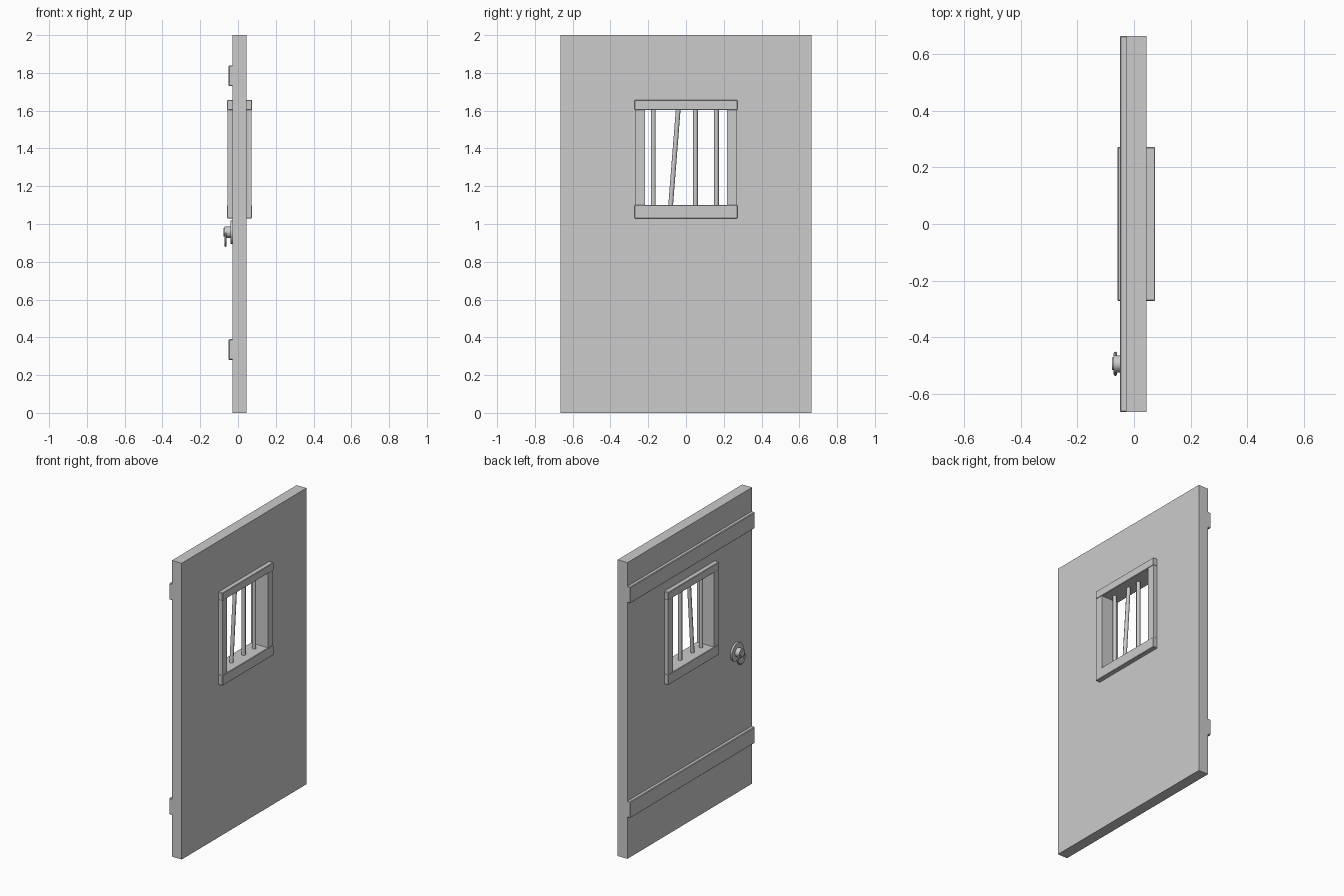
import bpy, math
from mathutils import Vector

if "Cube" in bpy.data.objects:
    bpy.data.objects.remove(bpy.data.objects["Cube"])


def box(name, x0, x1, y0, y1, z0, z1, bevel=0):
    bpy.ops.mesh.primitive_cube_add(size=1, location=((x0 + x1) / 2, (y0 + y1) / 2, (z0 + z1) / 2))
    ob = bpy.context.object
    ob.name = name
    ob.scale = (x1 - x0, y1 - y0, z1 - z0)
    bpy.ops.object.transform_apply(location=False, rotation=False, scale=True)
    if bevel:
        m = ob.modifiers.new("chamfer", 'BEVEL')
        m.width, m.segments = bevel, 1
    return ob


def rod(name, a, b, r, sides):
    a, b = Vector(a), Vector(b)
    bpy.ops.mesh.primitive_cylinder_add(vertices=sides, radius=r, depth=(b - a).length, location=(a + b) / 2)
    ob = bpy.context.object
    ob.name = name
    ob.rotation_euler = (b - a).to_track_quat('Z', 'Y').to_euler()
    bpy.ops.object.shade_smooth_by_angle(angle=math.radians(50))
    return ob


# Door slab with window opening
slab = box("door_slab", -0.028, 0.045, -0.665, 0.665, 0, 2)
cutter = box("window_cutter", -0.2, 0.2, -0.245, 0.245, 1.065, 1.63)
cut = slab.modifiers.new("window", 'BOOLEAN')
cut.object, cut.solver = cutter, 'EXACT'
cutter.hide_render = True
cutter.hide_set(True)

# Window frame running through the slab
box("frame_top_rail", -0.058, 0.075, -0.272, 0.272, 1.603, 1.656, 0.003)
box("frame_bottom_rail", -0.058, 0.075, -0.272, 0.272, 1.03, 1.10, 0.003)
for side, y0, y1 in (("left", -0.27, -0.218), ("right", 0.216, 0.27)):
    box(f"frame_{side}_stile", -0.055, 0.072, y0, y1, 1.09, 1.61)

# Window bars, one of them bent out of line
for i, (yb, yt) in enumerate(((-0.173, -0.173), (-0.082, -0.041), (0.05, 0.05), (0.161, 0.161))):
    rod(f"window_bar_{i + 1}", (0.008, yb, 1.09), (0.008, yt, 1.61), 0.0125, 8)

# Back straps across the full width
for name, z0 in (("lower_strap", 0.28), ("upper_strap", 1.73)):
    box(name, -0.05, -0.02, -0.665, 0.665, z0, z0 + 0.11, 0.004)

# Ring handle: round plate, boss, cap and hanging ring
HY = -0.494
rod("handle_plate", (-0.02, HY, 0.957), (-0.041, HY, 0.957), 0.062, 20)
rod("handle_boss", (-0.035, HY, 0.957), (-0.072, HY, 0.957), 0.03, 16)
rod("handle_cap", (-0.07, HY, 0.957), (-0.078, HY, 0.957), 0.022, 16)
bpy.ops.mesh.primitive_torus_add(major_segments=24, minor_segments=8, major_radius=0.037, minor_radius=0.006,
                                 location=(-0.066, HY, 0.922), rotation=(0, math.pi / 2, 0))
bpy.context.object.name = "handle_ring"
bpy.ops.object.shade_smooth_by_angle()
